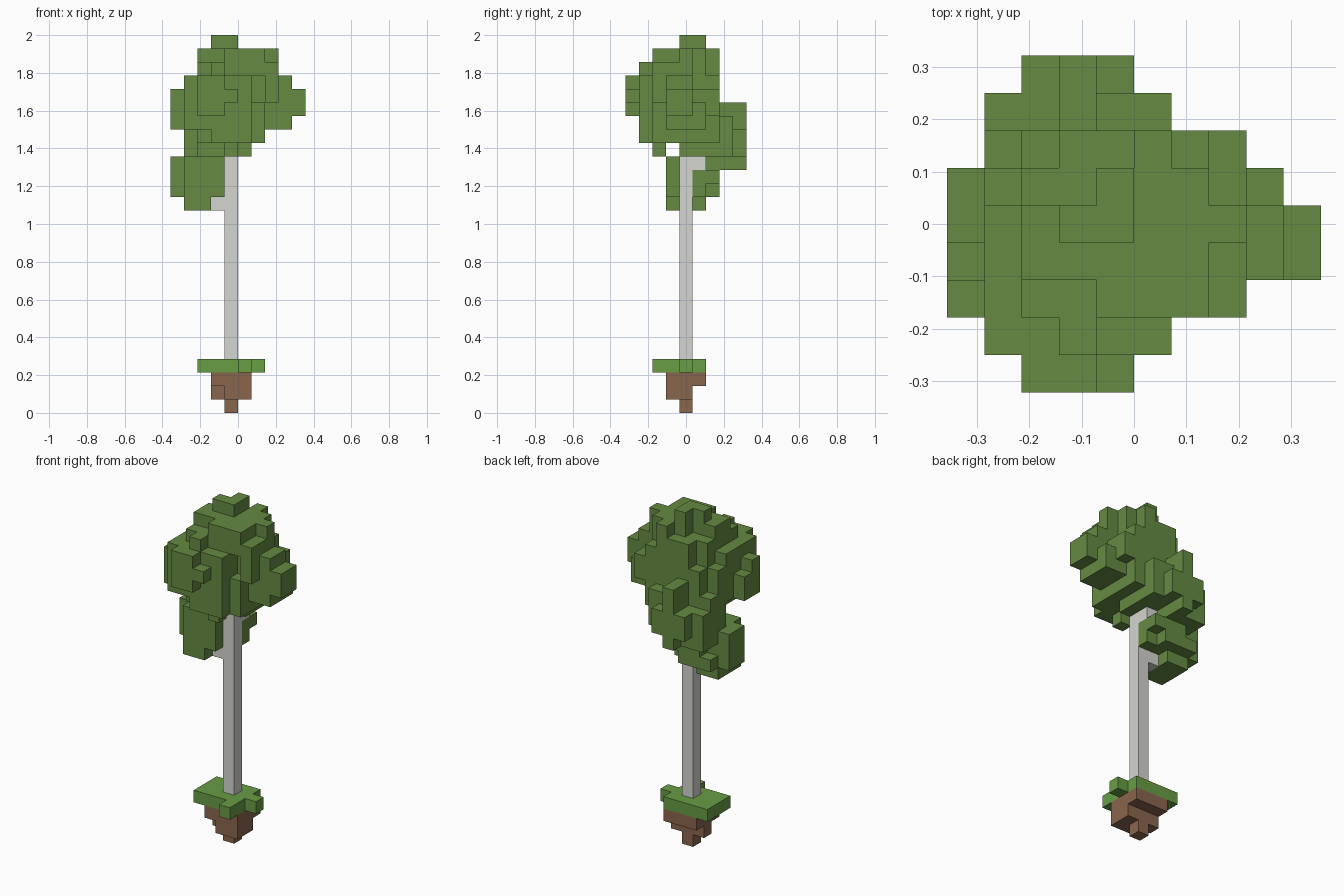
import bpy
import bmesh
from mathutils import Vector

default_cube = bpy.data.objects.get("Cube")
if default_cube:
    bpy.data.objects.remove(default_cube, do_unlink=True)

# Block size and the grid corner that centres the model
UNIT = 2 / 28
ORIGIN = Vector((-5, -4.5, 0))


def make_material(name, colour):
    material = bpy.data.materials.new(name)
    material.use_nodes = True
    rgba = (*colour, 1)
    material.diffuse_color = rgba
    material.node_tree.nodes["Principled BSDF"].inputs["Base Color"].default_value = rgba
    return material


def fill(boxes):
    """Grid cells covered by boxes given as inclusive x, y and z ranges."""
    cells = set()
    for x0, x1, y0, y1, z0, z1 in boxes:
        for x in range(x0, x1 + 1):
            for y in range(y0, y1 + 1):
                for z in range(z0, z1 + 1):
                    cells.add((x, y, z))
    return cells


def build_blocks(name, cells, occupied, material):
    """Make the outer skin of a group of blocks, leaving out hidden faces."""
    bm = bmesh.new()
    corners = {}

    def corner(position):
        key = tuple(round(value) for value in position)
        if key not in corners:
            corners[key] = bm.verts.new((Vector(key) + ORIGIN) * UNIT)
        return corners[key]

    for cell in sorted(cells):
        for axis in range(3):
            for side in (0, 1):
                neighbour = list(cell)
                neighbour[axis] += 2 * side - 1
                if tuple(neighbour) in occupied:
                    continue
                start = Vector(cell)
                start[axis] += side
                u, v = Vector(), Vector()
                u[(axis + 1) % 3] = 1
                v[(axis + 2) % 3] = 1
                loop = [start, start + u, start + u + v, start + v]
                if side == 0:
                    loop.reverse()
                bm.faces.new([corner(point) for point in loop])

    mesh = bpy.data.meshes.new(name)
    bm.to_mesh(mesh)
    bm.free()
    mesh.materials.append(material)
    bpy.context.collection.objects.link(bpy.data.objects.new(name, mesh))


leaf_green = make_material("leaf green", (.133, .255, .055))
grass_green = make_material("grass green", (.14, .34, .06))
bark_grey = make_material("bark grey", (.66, .66, .63))
soil_brown = make_material("soil brown", (.255, .132, .075))

# Trunk with two short branch stubs
trunk = fill([
    (4, 4, 4, 4, 3, 18),
    (3, 3, 4, 4, 15, 15),
    (4, 4, 5, 5, 18, 18),
])

# Soil clod tapering to a point
soil = fill([
    (4, 4, 4, 4, 0, 0),
    (3, 3, 4, 4, 1, 1),
    (4, 5, 3, 4, 1, 1),
    (3, 5, 3, 5, 2, 2),
])

# Grass slab with two tufts over the edge
grass = fill([
    (2, 5, 3, 5, 3, 3),
    (5, 5, 2, 2, 3, 3),
    (6, 6, 4, 4, 3, 3),
])

# Stepped cap of the upper ball of leaves
cap = fill([
    (3, 4, 4, 4, 27, 27),
    (4, 4, 5, 5, 27, 27),
    (4, 6, 2, 5, 26, 26),
    (2, 3, 3, 4, 26, 26),
    (7, 7, 4, 4, 26, 26),
    (5, 5, 6, 6, 26, 26),
    (2, 6, 2, 5, 25, 25),
    (7, 7, 2, 4, 25, 25),
    (3, 3, 1, 1, 25, 25),
])

# Body of the upper ball of leaves
crown = fill([
    (2, 6, 3, 5, 20, 24),
    (2, 5, 2, 2, 20, 24),
    (6, 6, 2, 2, 20, 22),
    (7, 7, 2, 2, 23, 24),
    (7, 7, 3, 4, 21, 24),
    (7, 7, 5, 5, 21, 23),
    (3, 5, 6, 6, 20, 25),
    (6, 6, 6, 6, 20, 24),
    (7, 7, 6, 6, 22, 23),
    (1, 2, 1, 1, 21, 24),
    (3, 5, 1, 1, 20, 24),
    (2, 3, 0, 0, 22, 24),
    (4, 4, 0, 0, 23, 23),
    (1, 1, 2, 4, 21, 24),
    (0, 0, 2, 2, 21, 23),
    (0, 0, 3, 3, 21, 22),
    (8, 8, 3, 4, 21, 24),
    (8, 8, 5, 5, 21, 22),
    (9, 9, 3, 4, 22, 23),
    (4, 4, 2, 2, 19, 19),
    (2, 5, 4, 4, 19, 19),
])

# Leaves bulging out at the back
back_leaves = fill([
    (1, 3, 5, 6, 18, 21),
    (1, 1, 5, 5, 22, 23),
    (2, 2, 6, 6, 22, 23),
    (4, 5, 5, 7, 19, 21),
    (1, 2, 7, 7, 18, 20),
    (3, 3, 7, 8, 18, 22),
    (4, 4, 8, 8, 19, 20),
    (2, 2, 8, 8, 19, 20),
])

# Low clump hanging beside the trunk
low_leaves = fill([
    (1, 2, 3, 5, 15, 15),
    (1, 3, 3, 5, 16, 18),
    (0, 0, 4, 5, 16, 18),
    (1, 3, 6, 6, 16, 16),
    (2, 4, 6, 6, 17, 17),
    (4, 4, 5, 5, 16, 17),
])

# Each cell belongs to the first part that claims it
parts = [
    ("trunk", trunk, bark_grey),
    ("soil", soil, soil_brown),
    ("grass", grass, grass_green),
    ("cap_leaves", cap, leaf_green),
    ("crown_leaves", crown, leaf_green),
    ("back_leaves", back_leaves, leaf_green),
    ("low_leaves", low_leaves, leaf_green),
]
occupied = set().union(*(cells for _, cells, _ in parts))
claimed = set()
for name, cells, material in parts:
    build_blocks(name, cells - claimed, occupied, material)
    claimed |= cells
